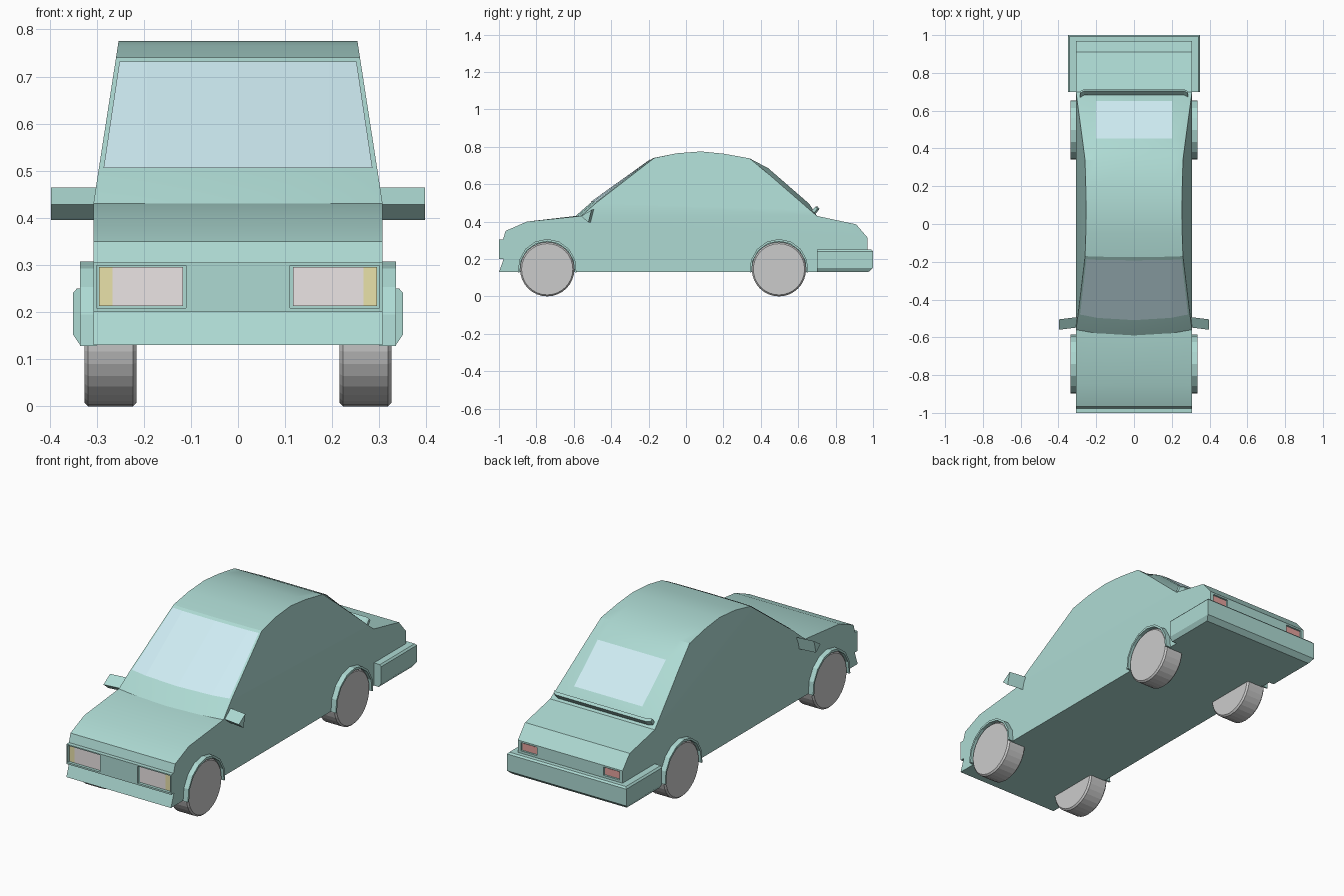
import bpy, bmesh
from math import sin, cos, radians
from mathutils import Vector, Matrix

if "Cube" in bpy.data.objects:
    bpy.data.objects.remove(bpy.data.objects["Cube"])


def material(name, rgb):
    m = bpy.data.materials.new(name)
    m.diffuse_color = (*rgb, 1)
    m.use_nodes = True
    m.node_tree.nodes["Principled BSDF"].inputs["Base Color"].default_value = m.diffuse_color
    return m


PAINT = material("paint", (0.42, 0.70, 0.65))
GLASS = material("window_glass", (0.62, 0.84, 0.90))
LENS = material("headlight_lens", (0.83, 0.78, 0.78))
AMBER = material("indicator_amber", (0.82, 0.76, 0.40))
RED = material("tail_light_red", (0.78, 0.36, 0.34))


def add(name, verts, faces, mat=None, closed=True):
    me = bpy.data.meshes.new(name)
    me.from_pydata([tuple(v) for v in verts], [], faces)
    if closed:
        bm = bmesh.new()
        bm.from_mesh(me)
        bmesh.ops.recalc_face_normals(bm, faces=bm.faces)
        bm.to_mesh(me)
        bm.free()
    if mat:
        me.materials.append(mat)
    ob = bpy.data.objects.new(name, me)
    bpy.context.collection.objects.link(ob)
    return ob


def loft(name, loops, mat=None):
    """Closed solid through a series of equal-length loops."""
    n = len(loops[0])
    verts = [v for lp in loops for v in lp]
    faces = [(k * n + i, k * n + (i + 1) % n, (k + 1) * n + (i + 1) % n, (k + 1) * n + i)
             for k in range(len(loops) - 1) for i in range(n)]
    faces += [tuple(range(n)), tuple(range(len(verts) - n, len(verts)))]
    return add(name, verts, faces, mat)


def rect(x0, x1, y0, y1, z):
    return [(x0, y0, z), (x1, y0, z), (x1, y1, z), (x0, y1, z)]


def box(name, xs, ys, zs, mat=None):
    return loft(name, [rect(min(xs), max(xs), *ys, z) for z in zs], mat)


# Body side profile: y, z at the side edge, then bulge in y and z on the centre
BELT = 0.43
PROFILE = [
    (-1.0, .13, 0, 0), (-.975, .20, 0, 0), (-1.0, .20, 0, 0), (-1.0, .305, 0, 0),
    (-.978, .305, 0, 0), (-.965, .35, 0, 0), (-.85, .40, 0, 0),
    (-.56, BELT, -.03, 0), (-.48, .50, -.03, 0), (-.17, .74, -.005, 0),
    (-.05, .765, 0, 0), (.08, .775, 0, 0), (.20, .763, 0, 0), (.34, .738, 0, 0),
    (.44, .655, 0, .03), (.66, .464, 0, .03), (.70, BELT, 0, 0),
    (.91, .385, 0, 0), (.97, .315, 0, 0), (.97, .13, 0, 0)]
BASE_F, BASE_R = 7, 16


def body_point(row, col):
    y, z, dy, dz = PROFILE[row]
    w = 0.307 - max(0, z - BELT) * 0.155
    x = (-w, -0.2, 0, 0.2, w)[col]
    return Vector((x, y + dy * (0, .6, 1, .6, 0)[col], z + dz * (0, 1, 1, 1, 0)[col]))


n = len(PROFILE)
verts = [body_point(r, c) for r in range(n) for c in range(5)]
faces = [(r * 5 + c, r * 5 + c + 1, (r + 1) % n * 5 + c + 1, (r + 1) % n * 5 + c)
         for r in range(n) for c in range(4)]
for c in (0, 4):
    faces.append(tuple(r * 5 + c for r in range(n) if r <= BASE_F or r >= BASE_R))
    faces.append(tuple(r * 5 + c for r in range(BASE_F, BASE_R + 1)))
body = add("car_body", verts, faces, PAINT)

# Pockets for the head and tail lights
for s in (-1, 1):
    for xs, ys, zs in (((.11, .30), (-1.02, -.985), (.209, .299)),
                       ((.195, .29), (.96, 1.02), (.262, .306))):
        cutter = box("light_cutter", [s * x for x in xs], ys, zs, PAINT)
        mod = body.modifiers.new("pocket", 'BOOLEAN')
        mod.operation, mod.solver, mod.object = 'DIFFERENCE', 'EXACT', cutter
        bpy.context.view_layer.objects.active = body
        bpy.ops.object.modifier_apply(modifier=mod.name)
        bpy.data.objects.remove(cutter)

# Lenses sitting in the pockets
for s, side in ((-1, "left"), (1, "right")):
    box(side + "_headlight", (s * .117, s * .266), (-.989, -.98), (.213, .296), LENS)
    box(side + "_indicator", (s * .266, s * .295), (-.989, -.98), (.213, .296), AMBER)
    box(side + "_tail_light", (s * .20, s * .285), (.955, .964), (.266, .302), RED)


# Windows follow the body surface, slightly proud of it
def window(name, row_a, row_b, t0, t1, cols, shrink, normal):
    pts = []
    for t in (t0, t1):
        for c in cols:
            p = body_point(row_a, c).lerp(body_point(row_b, c), t)
            p.x *= shrink
            pts.append(p + Vector(normal) * 0.004)
    k = len(cols)
    quads = [(i, i + 1, k + i + 1, k + i) for i in range(k - 1)]
    return add(name, pts, quads, GLASS, closed=False)


window("windscreen", 8, 9, .01, .955, (0, 1, 2, 3, 4), .965, (0, -.6, .8))
window("rear_window", 14, 15, .05, .95, (3, 2, 1), 1, (0, .65, .75))

# Rear bumper with chamfered edges
loft("rear_bumper", [rect(-.335, .335, .70, .975, .13), rect(-.35, .35, .70, 1.0, .152),
                     rect(-.35, .35, .70, 1.0, .241), rect(-.342, .342, .70, .992, .25)], PAINT)

# Thin trim bar at the foot of the rear window
bar = [(.682, .455), (.694, .442), (.714, .468), (.704, .480)]
loft("rear_trim_bar", [[(x, y - d, z) for y, z in bar]
                       for x, d in ((-.285, .012), (-.265, 0), (.265, 0), (.285, .012))], PAINT)

# Wing mirrors
mirror = [(-.555, .428), (-.50, .464), (-.517, .396)]
for s, side in ((-1, "left"), (1, "right")):
    loft(side + "_wing_mirror", [[(s * .295, y + .008, z) for y, z in mirror],
                                 [(s * .397, y - .005, z) for y, z in mirror]], PAINT)

# Wheels and arch flares
R = 0.145
for y, end in ((-.742, "front"), (.497, "rear")):
    for s, side in ((-1, "left"), (1, "right")):
        loops = []
        for x, r in ((.215, R - .008), (.223, R), (.318, R), (.326, R - .008)):
            loops.append([(s * x, y + r * cos(radians(a * 11.25)), R + r * sin(radians(a * 11.25)))
                          for a in range(32)])
        loft(f"{end}_{side}_wheel", loops)

        angles = [radians(-6 + 24 * i) for i in range(9)]
        arch = [(y + .157 * cos(a), R + .162 * sin(a)) for a in angles]
        arch += [(y + .147 * cos(a), R + .150 * sin(a)) for a in reversed(angles)]
        loft(f"{end}_{side}_arch_flare", [[(s * x, py, pz) for py, pz in arch]
                                          for x in (.30, .335)], PAINT)

# Soft roof shading, sharp elsewhere
bpy.ops.object.select_all(action='DESELECT')
body.select_set(True)
bpy.context.view_layer.objects.active = body
bpy.ops.object.shade_smooth_by_angle(angle=radians(20))
